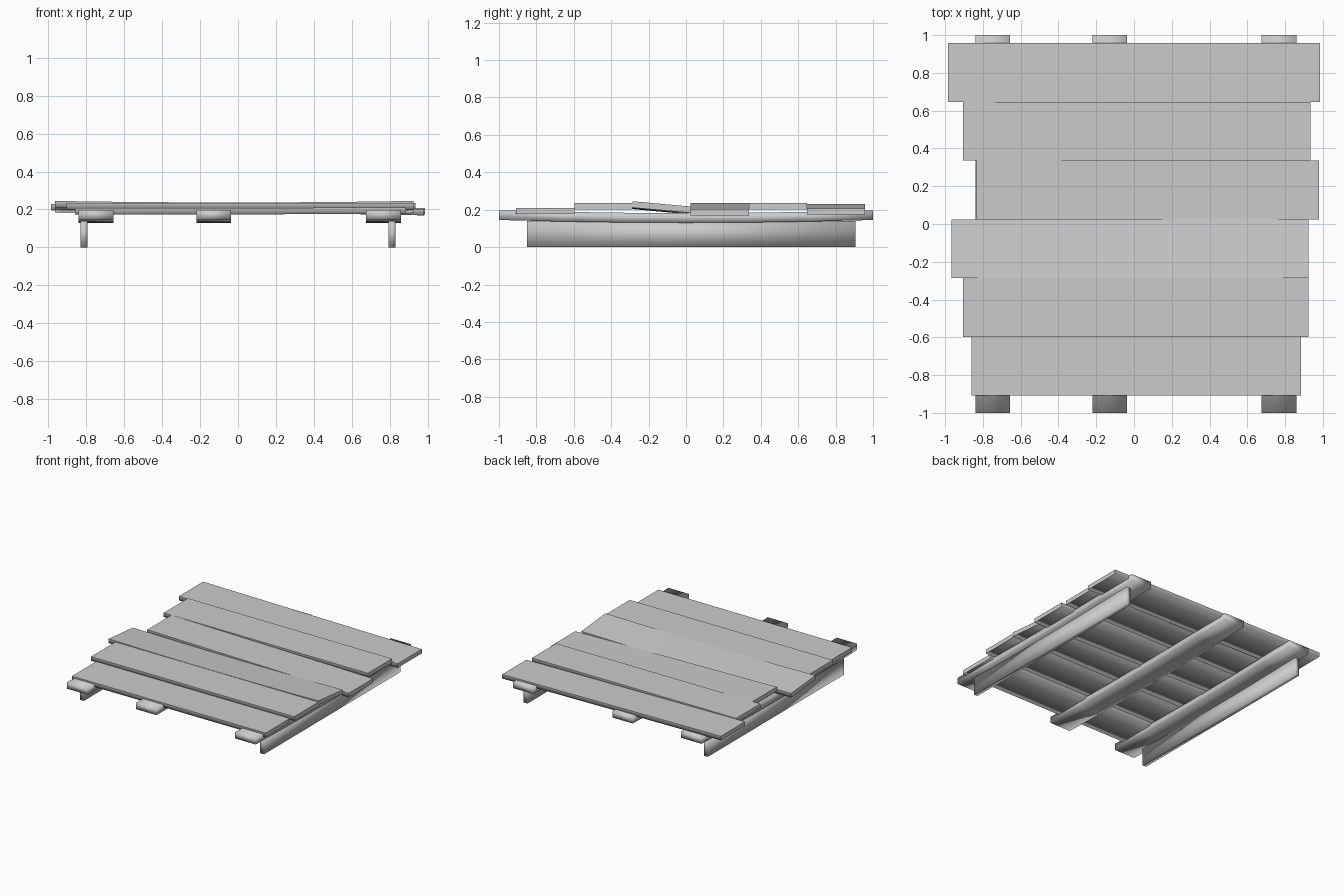
import bpy
import bmesh
from mathutils import Vector

cube = bpy.data.objects.get("Cube")
if cube:
    bpy.data.objects.remove(cube, do_unlink=True)

wood = bpy.data.materials.new("plain_grey")
wood.use_nodes = True
grey = (0.6, 0.6, 0.6, 1)
wood.diffuse_color = grey
wood.node_tree.nodes["Principled BSDF"].inputs["Base Color"].default_value = grey


def board(name, low, high, axis, bend=None, cuts=0, flat_top=False):
    """Box between two corners, cut along its length and bent by a height rule."""
    low, high = Vector(low), Vector(high)
    centre, size = (low + high) / 2, high - low
    bm = bmesh.new()
    bmesh.ops.create_cube(bm, size=1)
    if cuts:
        long_edges = [e for e in bm.edges
                      if abs(e.verts[0].co[axis] - e.verts[1].co[axis]) > 0.5]
        bmesh.ops.subdivide_edges(bm, edges=long_edges, cuts=cuts, use_grid_fill=True)
    bm.normal_update()
    for f in bm.faces:
        f.smooth = not (flat_top and (f.normal.z > 0.5 or abs(f.normal[axis]) > 0.5))
    for v in bm.verts:
        along, across = v.co[axis] * 2, v.co[1 - axis] * 2
        v.co = centre + v.co * size
        if bend:
            v.co.z += bend(along, across)
    mesh = bpy.data.meshes.new(name)
    bm.to_mesh(mesh)
    bm.free()
    mesh.materials.append(wood)
    obj = bpy.data.objects.new(name, mesh)
    bpy.context.collection.objects.link(obj)
    return obj


# Deck planks: left end, right end, top at left, top at right, sag, cross tilt
planks = [
    (-0.86, 0.885, 0.207, 0.21, 0.0, 0.0),
    (-0.905, 0.925, 0.235, 0.235, 0.0, 0.0),
    (-0.965, 0.925, 0.231, 0.231, 0.008, -0.014),
    (-0.835, 0.98, 0.235, 0.203, 0.0, 0.0),
    (-0.905, 0.935, 0.235, 0.235, 0.0, 0.0),
    (-0.985, 0.985, 0.23, 0.207, 0.0, 0.0),
]
width, thick, front = 0.311, 0.034, -0.908
for i, (x0, x1, z0, z1, sag, tilt) in enumerate(planks):
    y, mid = front + i * width, (z0 + z1) / 2
    board(f"deck_plank_{i + 1}", (x0, y, mid - thick), (x1, y + width, mid), 0,
          lambda a, c: (z1 - z0) / 2 * a - sag * (1 - a * a) + tilt * c,
          cuts=5 if sag else 0, flat_top=True)

# Sagging cross beams under the planks
for side, x in (("right", -0.748), ("middle", -0.128), ("left", 0.767)):
    board(f"{side}_beam", (x - 0.092, -1, 0.145), (x + 0.092, 1, 0.197), 1,
          lambda a, c: -0.015 * (1 - a * a), cuts=5)

# Thin upright runners
for side, x in (("right", -0.812), ("left", 0.812)):
    board(f"{side}_runner", (x - 0.018, -0.85, 0), (x + 0.018, 0.905, 0.14), 1)
